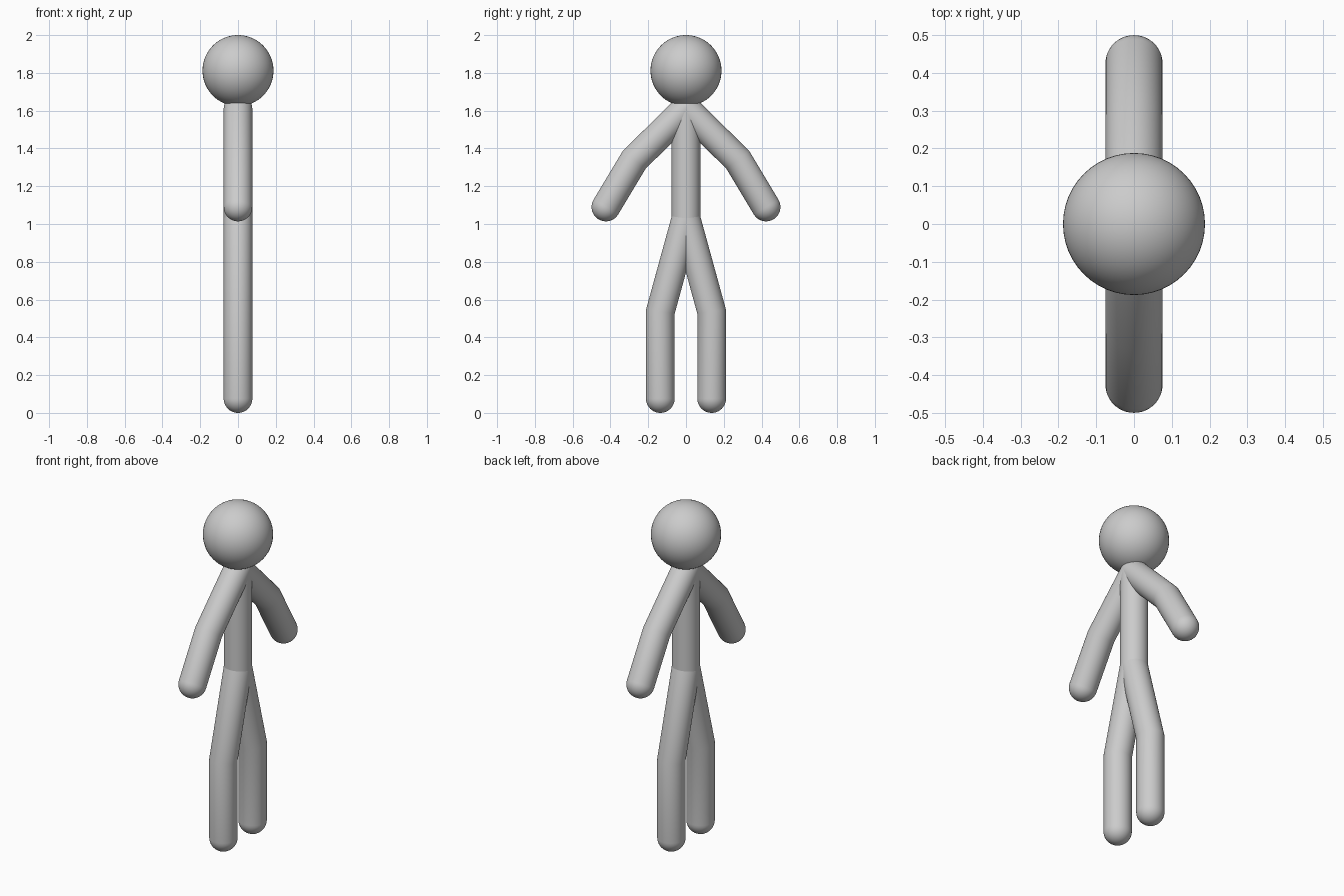
import bpy, bmesh, math
from mathutils import Vector

if "Cube" in bpy.data.objects:
    bpy.data.objects.remove(bpy.data.objects["Cube"])

R = 0.076      # limb radius
SIDES = 40

grey = bpy.data.materials.new("light grey")
grey.diffuse_color = (0.6, 0.6, 0.6, 1)
grey.use_nodes = True
grey.node_tree.nodes["Principled BSDF"].inputs["Base Color"].default_value = grey.diffuse_color


def finish(obj):
    obj.data.materials.append(grey)
    bpy.ops.object.select_all(action='DESELECT')
    obj.select_set(True)
    bpy.context.view_layer.objects.active = obj
    bpy.ops.object.shade_smooth_by_angle(angle=math.radians(40))


def limb(name, path, mirror=False, steps=10):
    """Round-ended tube through (y, z) points with mitred bends."""
    pts = [Vector((0, y, z)) for y, z in path]
    dirs = [(b - a).normalized() for a, b in zip(pts, pts[1:])]
    side = Vector((1, 0, 0))
    rings = []                                   # centre, in-plane axis, x radius
    angles = [i / steps * math.pi / 2 for i in range(1, steps + 1)]
    # rounded start
    for a in angles:
        rings.append((pts[0] - dirs[0] * R * math.cos(a),
                      dirs[0].cross(side) * R * math.sin(a), R * math.sin(a)))
    # mitred joints
    for p, d0, d1 in zip(pts[1:-1], dirs, dirs[1:]):
        t = (d0 + d1).normalized()
        rings.append((p, t.cross(side) * R / t.dot(d0), R))
    # rounded end
    for a in reversed(angles):
        rings.append((pts[-1] + dirs[-1] * R * math.cos(a),
                      dirs[-1].cross(side) * R * math.sin(a), R * math.sin(a)))

    bm = bmesh.new()
    loops = []
    for c, axis, rx in rings:
        loops.append([bm.verts.new(c + side * rx * math.cos(k) + axis * math.sin(k))
                      for k in (2 * math.pi * i / SIDES for i in range(SIDES))])
    for a, b in zip(loops, loops[1:]):
        for i in range(SIDES):
            j = (i + 1) % SIDES
            bm.faces.new((a[i], a[j], b[j], b[i]))
    for loop, tip in ((loops[0], pts[0] - dirs[0] * R), (loops[-1], pts[-1] + dirs[-1] * R)):
        v = bm.verts.new(tip)
        for i in range(SIDES):
            bm.faces.new((loop[i], loop[(i + 1) % SIDES], v))
    bmesh.ops.recalc_face_normals(bm, faces=bm.faces)
    mesh = bpy.data.meshes.new(name)
    bm.to_mesh(mesh)
    bm.free()
    obj = bpy.data.objects.new(name, mesh)
    bpy.context.collection.objects.link(obj)
    finish(obj)
    if mirror:
        m = obj.modifiers.new("mirror", 'MIRROR')
        m.use_axis = (False, True, False)
        m.use_mirror_merge = False


# head
bpy.ops.mesh.primitive_uv_sphere_add(segments=48, ring_count=32, radius=0.188,
                                     location=(0, 0, 1.812))
head = bpy.context.object
head.name = "head"
finish(head)

# torso
bpy.ops.mesh.primitive_cylinder_add(vertices=SIDES, radius=R, depth=0.58,
                                    location=(0, 0, 1.32))
torso = bpy.context.object
torso.name = "torso"
finish(torso)

# arms and legs
limb("arms", [(0, 1.61), (0.274, 1.34), (0.424, 1.09)], mirror=True)
limb("legs", [(0, 1.03), (0.136, 0.535), (0.136, 0.076)], mirror=True)
